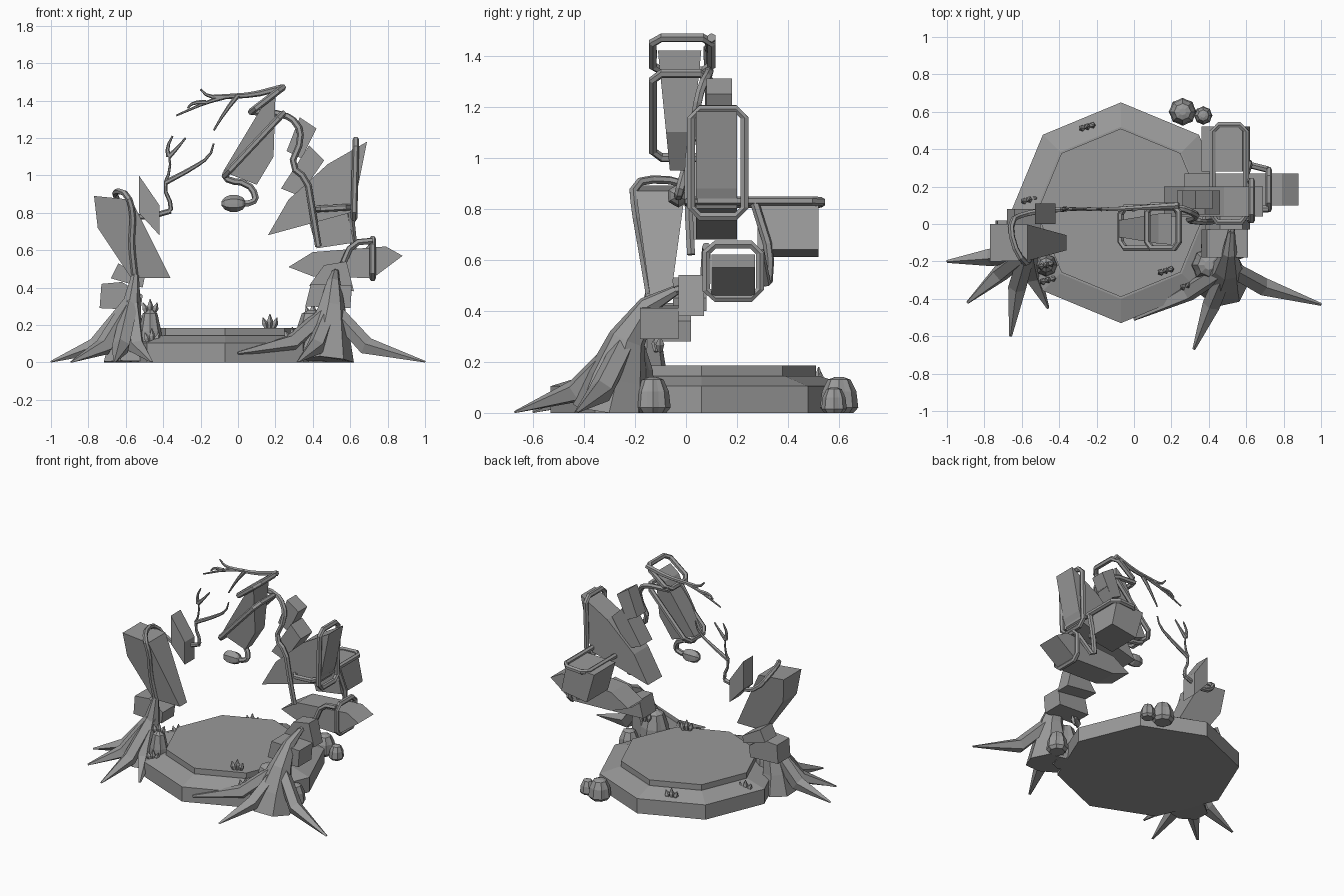
import bpy, bmesh, math
from mathutils import Vector, Quaternion

old = bpy.data.objects.get("Cube")
if old:
    bpy.data.objects.remove(old, do_unlink=True)

GREY = (.32, .32, .32, 1)
stone = bpy.data.materials.new("plain grey")
stone.use_nodes = True
stone.diffuse_color = GREY
stone.node_tree.nodes["Principled BSDF"].inputs["Base Color"].default_value = GREY


def finish(bm, name):
    """Turn a bmesh into a flat shaded object that does not sink below the ground."""
    for vert in bm.verts:
        vert.co.z = max(vert.co.z, 0)
    bmesh.ops.recalc_face_normals(bm, faces=bm.faces)
    mesh = bpy.data.meshes.new(name)
    bm.to_mesh(mesh)
    bm.free()
    mesh.materials.append(stone)
    obj = bpy.data.objects.new(name, mesh)
    bpy.context.collection.objects.link(obj)
    return obj


def skin(bm, rings):
    """Join rings of equal length into a closed skin."""
    for lower, upper in zip(rings, rings[1:]):
        for i in range(len(lower)):
            j = (i + 1) % len(lower)
            bm.faces.new((lower[i], lower[j], upper[j], upper[i]))
    bm.faces.new(rings[0][::-1])
    bm.faces.new(rings[-1])


def slab(name, front, back, outline, foot=1):
    """Rock with an outline in x and z; its depth shrinks to the foot share at the bottom."""
    bm = bmesh.new()
    middle, half = (front + back) / 2, (back - front) / 2
    low = min(z for x, z in outline)
    high = max(z for x, z in outline)
    rings = []
    for side in (-half, half):
        ring = []
        for x, z in outline:
            share = foot + (1 - foot) * (z - low) / (high - low)
            ring.append(bm.verts.new((x, middle + side * share, z)))
        rings.append(ring)
    skin(bm, rings)
    finish(bm, name)


def lathe(name, centre, profile, sides, rib=1):
    """Turned form; rib shrinks every second column."""
    bm = bmesh.new()
    rings = []
    for radius, z in profile:
        ring = []
        for i in range(sides):
            angle = math.tau * i / sides
            reach = radius * (rib if i % 2 else 1)
            ring.append(bm.verts.new((centre[0] + reach * math.cos(angle),
                                      centre[1] + reach * math.sin(angle), z)))
        rings.append(ring)
    skin(bm, rings)
    return finish(bm, name)


def tube(name, points, radii, sides=6):
    """Tube along a path with one radius for each point."""
    bm = bmesh.new()
    rings, turn, last = [], Quaternion(), Vector((0, 0, 1))
    for i, point in enumerate(points):
        ahead = points[min(i + 1, len(points) - 1)]
        heading = (ahead - points[max(i - 1, 0)]).normalized()
        turn = last.rotation_difference(heading) @ turn
        last = heading
        ring = []
        for k in range(sides):
            angle = math.tau * k / sides
            offset = Vector((math.cos(angle), math.sin(angle), 0)) * radii[i]
            ring.append(bm.verts.new(point + turn @ offset))
        rings.append(ring)
    skin(bm, rings)
    finish(bm, name)


def vine(name, path, start=.018, end=.018):
    """Tapered tube whose bends are chamfered."""
    path = [Vector(p) for p in path]
    points = [path[0]]
    for before, bend, after in zip(path, path[1:], path[2:]):
        for other in (before, after):
            points.append(bend.lerp(other, min(.3, .035 / (other - bend).length)))
    points.append(path[-1])
    steps = len(points) - 1
    tube(name, points, [start + (end - start) * i / steps for i in range(steps + 1)])


def hoop(name, low, high, front, back):
    """Closed vine around a rock, through two points in x and z."""
    corners = [Vector((x, y, z)) for y, ends in ((front, (low, high)), (back, (high, low)))
               for x, z in ends]
    middle = corners[0].lerp(corners[1], .5)
    vine(name, [middle] + corners[1:] + corners[:1] + [middle])


# Octagonal stepped platform
CENTRE = (-.07, .06)
lathe("platform_base", CENTRE, [(.59, 0), (.59, .105), (.46, .145)], 8)
lathe("platform_top", CENTRE, [(.45, .14), (.45, .185)], 8)

# Floating rocks, left column
slab("left_large_rock", -.2, 0,
     [(-.77, .89), (-.57, .87), (-.36, .45), (-.57, .45), (-.75, .72)], foot=.4)
slab("left_upper_rock", 0, .11, [(-.53, 1), (-.42, .84), (-.42, .68), (-.53, .8)])
slab("left_lower_rock", -.12, .02, [(-.74, .29), (-.73, .42), (-.62, .43), (-.51, .36), (-.52, .28)])
slab("left_middle_rock", -.05, .08, [(-.68, .45), (-.64, .53), (-.5, .45), (-.51, .4)])

# Floating rocks, right column
slab("right_lower_rock", -.18, -.03, [(.36, .3), (.39, .42), (.61, .41), (.6, .29)])
slab("right_middle_rock", -.03, .07, [(.38, .41), (.46, .52), (.58, .54), (.62, .38)])
slab("right_pointed_rock", .1, .27,
     [(.27, .51), (.4, .59), (.79, .62), (.88, .57), (.72, .45), (.4, .46)])
slab("right_back_rock", .28, .52, [(.36, .82), (.58, .83), (.62, .64), (.42, .61)])
slab("right_large_rock", .04, .2,
     [(.16, .68), (.27, .87), (.48, 1.06), (.69, 1.18), (.63, .88), (.6, .8)])
slab("right_small_rock", .05, .18, [(.38, 1.16), (.46, 1.08), (.33, .89), (.23, .93)])
slab("right_tip_rock", .08, .18, [(.33, 1.31), (.42, 1.25), (.34, 1.09), (.26, 1.13)])
slab("top_rock", -.11, .06,
     [(-.08, 1.02), (.13, 1.37), (.2, 1.42), (.19, 1.1), (.1, .95)], foot=.45)


# Trunks with spreading roots
def trunk(side, spine, radii, tips):
    spine = [Vector(p) for p in spine]
    tube(side + "_trunk", spine, radii, sides=7)
    for n, tip in enumerate(tips):
        tip = Vector(tip)
        knee = spine[1].lerp(tip, .4)
        tube(f"{side}_root_{n + 1}", [spine[2], knee, tip], [.045, .05, .008], sides=5)


trunk("left", [(-.6, -.17, 0), (-.6, -.16, .14), (-.57, -.15, .32), (-.55, -.14, .47)],
      [.13, .09, .05, .02],
      [(-1, -.2, 0), (-.89, -.42, 0), (-.66, -.6, 0), (-.46, -.45, 0)])
trunk("right", [(.47, -.3, 0), (.48, -.27, .14), (.5, -.23, .29), (.51, -.15, .42), (.52, -.04, .48)],
      [.15, .12, .075, .04, .02],
      [(1, -.43, 0), (.32, -.67, 0), (0, -.51, .05)])

# Vines looped around the rocks
hoop("pointed_rock_hoop", (.72, .45), (.72, .66), .08, .29)
hoop("large_rock_hoop", (.62, .77), (.63, 1.19), .02, .23)
hoop("back_rock_hoop", (.42, .82), (.6, .83), .01, .53)
hoop("top_rock_lower_hoop", (-.07, 1), (.24, 1.33), -.13, .09)
hoop("top_rock_upper_hoop", (.07, 1.34), (.24, 1.47), -.13, .1)

# Vines climbing between the rocks
vine("left_vine", [(-.55, -.14, .45), (-.57, -.17, .63), (-.56, -.2, .8), (-.59, -.21, .9),
                   (-.65, -.1, .92), (-.66, .02, .89), (-.6, .05, .8), (-.5, .07, .77),
                   (-.36, .08, .81)], end=.015)
vine("right_lower_vine", [(.52, -.04, .48), (.55, .07, .5), (.61, .08, .64), (.72, .08, .65)])
vine("right_back_vine", [(.72, .29, .63), (.6, .32, .48), (.62, .33, .63), (.6, .27, .82)])
vine("right_upper_vine", [(.43, .02, .62), (.4, .01, .8), (.37, .01, .98), (.28, .02, 1.05),
                          (.34, .04, 1.19), (.32, .06, 1.28), (.24, .09, 1.33), (.07, .09, 1.34)])
vine("bulb_vine", [(-.07, 0, 1), (-.05, 0, .97), (.05, 0, .96), (.1, -.02, .89),
                   (.08, -.03, .85), (0, -.03, .85)])
vine("top_branch", [(.24, .1, 1.47), (.08, .09, 1.43), (-.09, .08, 1.42)], end=.013)

# Bare twigs, each set lying in one upright plane
twigs = {
    "top_twig": [
        [(-.07, 1.42), (-.17, 1.39), (-.33, 1.32)],
        [(-.08, 1.42), (-.16, 1.42), (-.2, 1.46)],
        [(-.17, 1.39), (-.24, 1.39), (-.27, 1.36)],
        [(0, 1.43), (-.07, 1.34), (-.13, 1.24)]],
    "left_twig": [
        [(-.38, .8), (-.35, .83), (-.4, .94), (-.36, 1.03), (-.37, 1.12)],
        [(-.37, 1.1), (-.33, 1.14), (-.28, 1.2)],
        [(-.37, 1.1), (-.38, 1.15), (-.35, 1.21)],
        [(-.39, .96), (-.24, 1.04), (-.15, 1.1), (-.13, 1.17)]]}
for name, paths in twigs.items():
    for n, path in enumerate(paths):
        vine(f"{name}_{n + 1}", [(x, .08, z) for x, z in path], .014, .005)

# Hanging ribbed bulb, an ellipsoid laid on its side
bulb_steps = [math.pi * (i + .5) / 6 for i in range(6)]
bulb = lathe("hanging_bulb", (0, 0),
             [(.047 * math.sin(a), .067 * (1 - math.cos(a))) for a in bulb_steps], 12, rib=.88)
bulb.rotation_euler.y = math.pi / 2
bulb.location = (-.09, -.03, .85)

# Ribbed domes on the ground
domes = [(.26, .6, .075, .14), (.37, .58, .05, .1), (.4, -.22, .1, .28),
         (.54, -.13, .07, .14), (-.47, -.22, .066, .28)]
for n, (x, y, r, h) in enumerate(domes):
    lathe(f"ribbed_dome_{n + 1}", (x, y),
          [(.75 * r, 0), (r, .15 * h), (.9 * r, .6 * h), (.6 * r, .93 * h), (.25 * r, h)], 16, rib=.9)

# Crystal clusters, three shards each
clusters = [(-.46, -.3, .1), (.29, -.33, .11), (.17, -.25, .18), (.4, -.11, .24),
            (-.25, .52, .1), (-.56, .13, .09), (-.47, -.22, .26)]
for n, spot in enumerate(clusters):
    for k in (-1, 0, 1):
        foot = Vector(spot) + Vector((.018, .008, 0)) * k
        lean = Vector((.02 * k, 0, .08 - .02 * abs(k)))
        tube(f"crystal_{n + 1}_{k + 2}", [foot, foot + lean / 2, foot + lean], [.01, .018, .002], sides=5)
